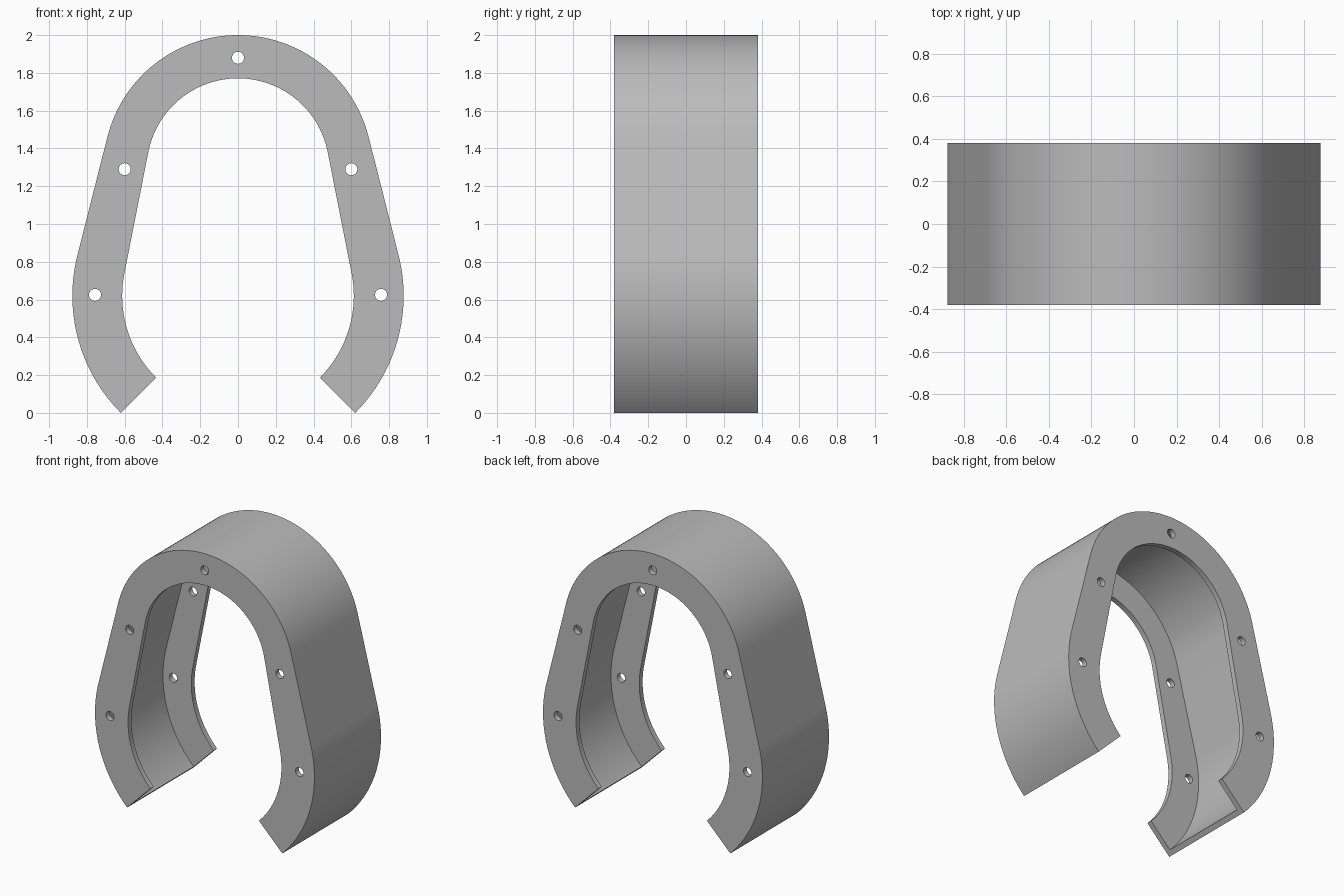
import bpy
import bmesh
from math import asin, cos, sin, pi

cube = bpy.data.objects.get("Cube")
if cube:
    bpy.data.objects.remove(cube, do_unlink=True)

HALF_DEPTH = 0.38
WALL = 0.038
TOP_Z, LOW_Z = 1.287, 0.62
STEPS = 32


def horseshoe(r_top, r_low):
    """Open path: lower right arc, straight side, top arc, and its mirror."""
    tilt = asin((r_low - r_top) / (TOP_Z - LOW_Z))
    half = []
    for radius, z, start, end in ((r_low, LOW_Z, -pi / 4, tilt),
                                  (r_top, TOP_Z, tilt, pi / 2)):
        for i in range(STEPS + 1):
            a = start + (end - start) * i / STEPS
            half.append((radius * cos(a), z + radius * sin(a)))
    return half + [(-x, z) for x, z in reversed(half[:-1])]


grey = bpy.data.materials.new("plain grey")
grey.use_nodes = True
colour = (0.5, 0.5, 0.5, 1)
grey.diffuse_color = colour
grey.node_tree.nodes["Principled BSDF"].inputs["Base Color"].default_value = colour

# Channel: a U section, open towards the inside, swept along the horseshoe
outer = horseshoe(0.713, 0.877)
lining = horseshoe(0.713 - WALL, 0.877 - WALL)
inner = horseshoe(0.484, 0.613)
D, d = HALF_DEPTH, HALF_DEPTH - WALL

bm = bmesh.new()
rings = []
for o, w, i in zip(outer, lining, inner):
    section = ((o, -D), (i, -D), (i, -d), (w, -d),
               (w, d), (i, d), (i, D), (o, D))
    rings.append([bm.verts.new((p[0], y, p[1])) for p, y in section])
for a, b in zip(rings, rings[1:]):
    for k in range(len(a)):
        n = (k + 1) % len(a)
        bm.faces.new((a[k], a[n], b[n], b[k]))
for ring in (rings[0], rings[-1]):
    bm.faces.new(ring)
bmesh.ops.recalc_face_normals(bm, faces=bm.faces)
mesh = bpy.data.meshes.new("horseshoe_channel")
bm.to_mesh(mesh)
bm.free()
mesh.materials.append(grey)
channel = bpy.data.objects.new("horseshoe_channel", mesh)
bpy.context.collection.objects.link(channel)

# Screw holes through both flanges
for x, z in ((0, 1.88), (0.6, 1.29), (-0.6, 1.29), (0.757, 0.625), (-0.757, 0.625)):
    bpy.ops.mesh.primitive_cylinder_add(vertices=24, radius=0.032, depth=1,
                                        location=(x, 0, z), rotation=(pi / 2, 0, 0))
    cutter = bpy.context.object
    cutter.name = "hole_cutter"
    cutter.hide_render = True
    cutter.data.materials.append(grey)
    bpy.ops.object.select_all(action="DESELECT")
    channel.select_set(True)
    bpy.context.view_layer.objects.active = channel
    cut = channel.modifiers.new("screw_hole", "BOOLEAN")
    cut.operation = "DIFFERENCE"
    cut.solver = "EXACT"
    cut.object = cutter
    bpy.ops.object.modifier_apply(modifier=cut.name)
    bpy.data.objects.remove(cutter, do_unlink=True)

bpy.ops.object.shade_smooth_by_angle()
